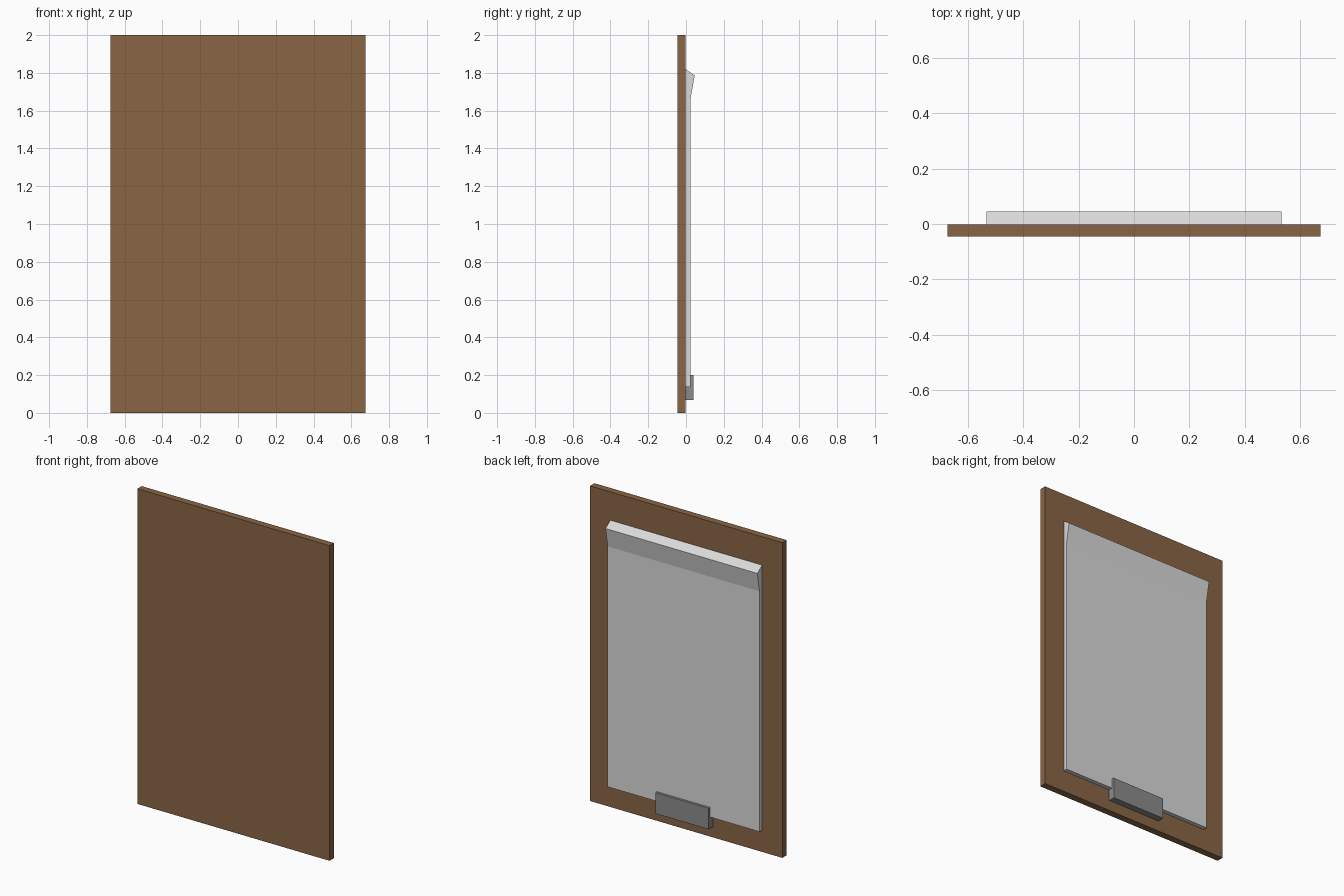
import bpy

if "Cube" in bpy.data.objects:
    bpy.data.objects.remove(bpy.data.objects["Cube"])


def material(name, rgb):
    m = bpy.data.materials.new(name)
    m.diffuse_color = (*rgb, 1)
    m.use_nodes = True
    m.node_tree.nodes["Principled BSDF"].inputs["Base Color"].default_value = m.diffuse_color
    return m


def extrude_x(name, profile, half_width, mat):
    """Solid from a (y, z) side profile, counter-clockwise seen from +x."""
    n = len(profile)
    verts = [(x, y, z) for x in (-half_width, half_width) for y, z in profile]
    faces = [tuple(range(n - 1, -1, -1)), tuple(range(n, 2 * n))]
    faces += [(i, (i + 1) % n, n + (i + 1) % n, n + i) for i in range(n)]
    mesh = bpy.data.meshes.new(name)
    mesh.from_pydata(verts, [], faces)
    mesh.materials.append(mat)
    obj = bpy.data.objects.new(name, mesh)
    bpy.context.collection.objects.link(obj)
    return obj


wood = material("brown wood", (0.25, 0.13, 0.06))
paper = material("pale grey paper", (0.7, 0.7, 0.7))
metal = material("grey metal", (0.26, 0.26, 0.26))

FRONT, BOARD, SHEET, CLIP = -0.046, -0.002, 0.024, 0.040

# Backing board
extrude_x("board", [(FRONT, 0), (BOARD, 0), (BOARD, 2), (FRONT, 2)], 0.675, wood)

# Sheet block with a flared lip along its top
extrude_x("sheet", [(BOARD, 0.138), (SHEET, 0.138), (SHEET, 1.664),
                    (0.046, 1.786), (BOARD, 1.82)], 0.533, paper)

# L-shaped clip holding the sheet's lower edge
extrude_x("clip", [(BOARD, 0.067), (CLIP, 0.067), (CLIP, 0.2), (SHEET, 0.2),
                   (SHEET, 0.138), (BOARD, 0.138)], 0.187, metal)
